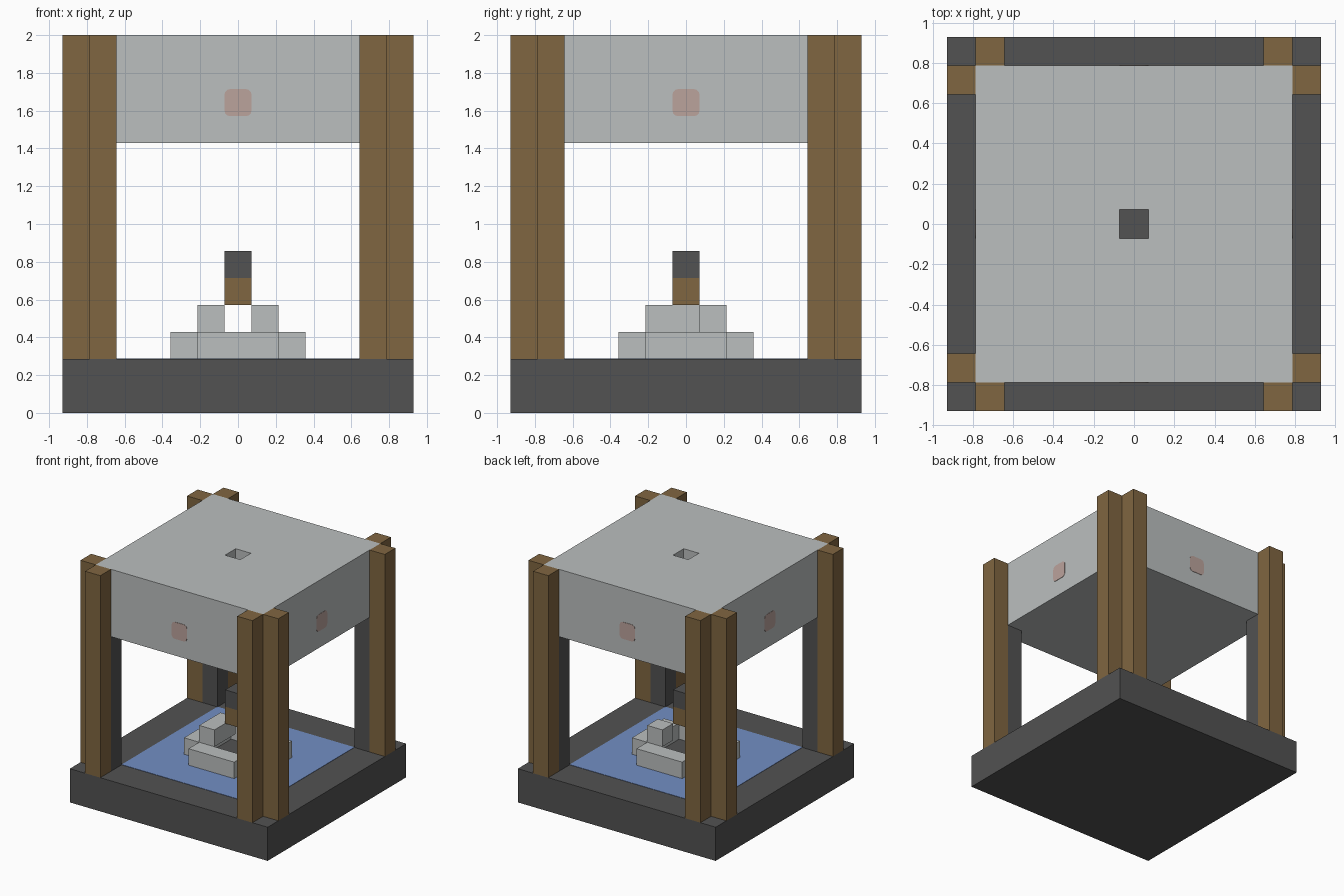
import bpy, bmesh, math
from mathutils import Matrix, Vector

if "Cube" in bpy.data.objects:
    bpy.data.objects.remove(bpy.data.objects["Cube"])

U = 1 / 7  # one building block


def material(name, *rgb):
    lin = [((c / 255 + 0.055) / 1.055) ** 2.4 for c in rgb] + [1]
    m = bpy.data.materials.new(name)
    m.use_nodes = True
    m.diffuse_color = lin
    m.node_tree.nodes["Principled BSDF"].inputs["Base Color"].default_value = lin
    return m


stone = material("pale stone", 187, 191, 191)
dark = material("dark stone", 82, 82, 82)
wood = material("brown wood", 128, 102, 65)
water = material("blue water", 114, 143, 196)
pink = material("dull pink", 187, 163, 156)


def add(name, bm, mat):
    bmesh.ops.recalc_face_normals(bm, faces=bm.faces)
    me = bpy.data.meshes.new(name)
    bm.to_mesh(me)
    bm.free()
    me.materials.append(mat)
    ob = bpy.data.objects.new(name, me)
    bpy.context.collection.objects.link(ob)
    return ob


def box(name, mat, x, y, z, turn=0, round_y=0):
    """Box from (low, high) ranges in blocks, turned about the z axis."""
    bm = bmesh.new()
    bmesh.ops.create_cube(bm, size=1)
    lo, hi = (Vector(p) * U for p in zip(x, y, z))
    bmesh.ops.scale(bm, vec=hi - lo, verts=bm.verts)
    bmesh.ops.translate(bm, vec=(lo + hi) / 2, verts=bm.verts)
    if round_y:
        edges = [e for e in bm.edges
                 if abs(e.verts[0].co.y - e.verts[1].co.y) > 1e-5]
        bmesh.ops.bevel(bm, geom=edges, offset=round_y * U, segments=3,
                        profile=0.5, affect='EDGES')
    bmesh.ops.rotate(bm, verts=bm.verts, cent=(0, 0, 0),
                     matrix=Matrix.Rotation(math.radians(turn), 3, 'Z'))
    return add(name, bm, mat)


def square_ring(name, mat, outer, inner, bottom, top):
    """Square slab with a square hole through it."""
    bm = bmesh.new()
    profile = [(outer, bottom), (outer, top), (inner, top), (inner, bottom)]
    corners = [(-1, -1), (1, -1), (1, 1), (-1, 1)]
    loops = [[bm.verts.new((cx * r * U, cy * r * U, z * U)) for r, z in profile]
             for cx, cy in corners]
    for i in range(4):
        a, b = loops[i], loops[(i + 1) % 4]
        for j in range(4):
            k = (j + 1) % 4
            bm.faces.new((a[j], b[j], b[k], a[k]))
    return add(name, bm, mat)


# Base with pool and hearth floor
box("base", dark, (-6.5, 6.5), (-6.5, 6.5), (0, 2))
box("pool_water", water, (-4.5, 4.5), (-4.5, 4.5), (2, 2.02))
box("hearth_floor", dark, (-1.5, 1.5), (-1.5, 1.5), (2, 2.04))

# Corner supports and the four sides, repeated by quarter turns
for i in range(4):
    t = 90 * i
    box(f"front_post_{i}", wood, (4.5, 5.5), (-6.5, -5.5), (2, 14), t)
    box(f"side_post_{i}", wood, (5.5, 6.5), (-5.5, -4.5), (2, 14), t)
    box(f"inner_pillar_{i}", dark, (4.5, 5.5), (-5.5, -4.5), (2, 10), t)
    box(f"hearth_wall_{i}", stone, (-1.5, 1.5), (-2.5, -1.5), (2, 3), t)
    box(f"canopy_panel_{i}", pink, (-.5, .5), (-5.52, -5.48), (11, 12), t, 0.2)

# Canopy with central chimney hole
square_ring("canopy", stone, 5.5, 0.5, 10, 14)

# Hearth upper stones and the hanging centre piece
box("long_upper_stone", stone, (-1.5, -.5), (-1.5, .5), (3, 4))
box("short_upper_stone", stone, (.5, 1.5), (.5, 1.5), (3, 4))
box("centre_block", wood, (-.5, .5), (-.5, .5), (4, 5))
box("centre_cap", dark, (-.5, .5), (-.5, .5), (5, 6))
